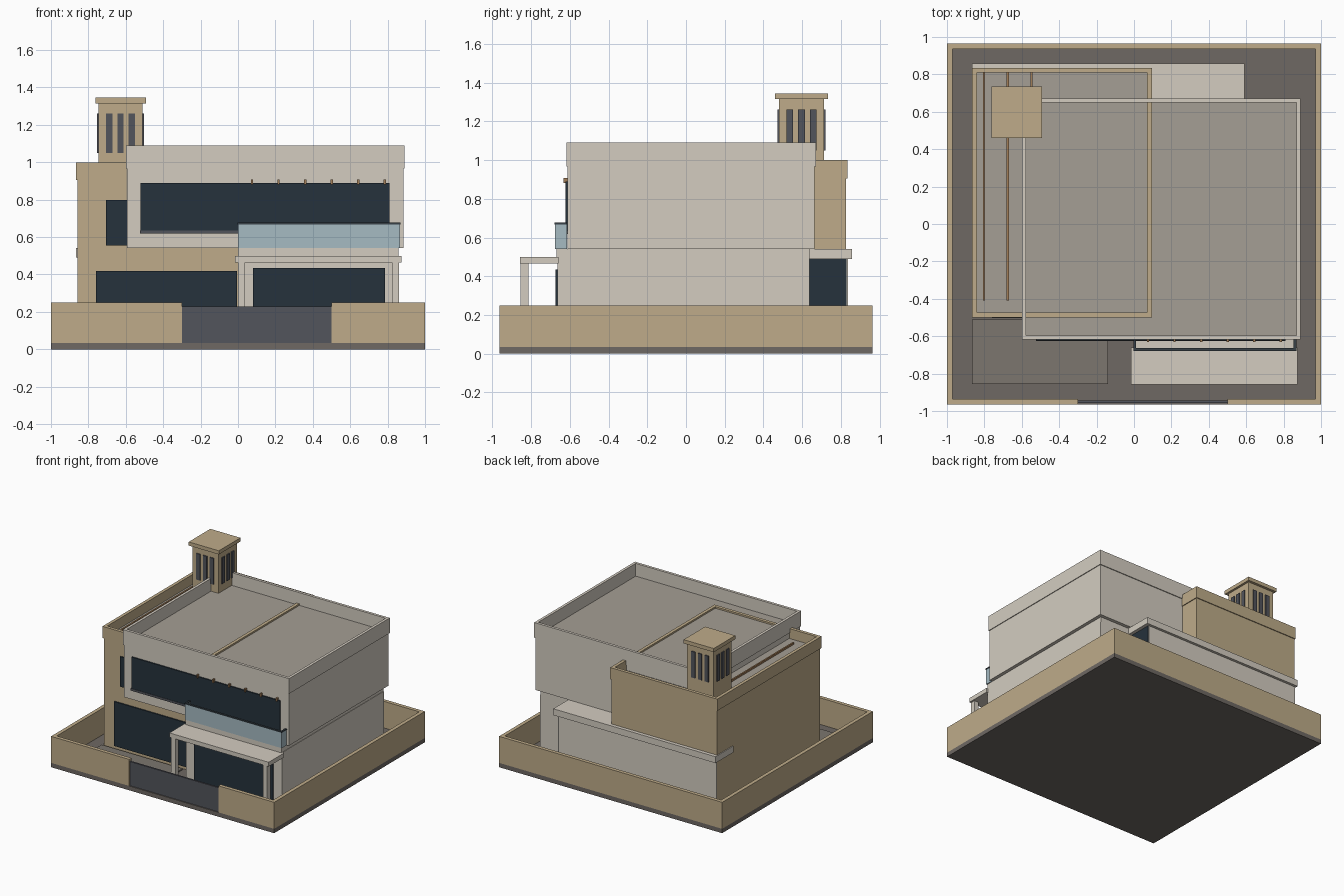
import bpy

if "Cube" in bpy.data.objects:
    bpy.data.objects.remove(bpy.data.objects["Cube"])


def material(name, hexcode):
    m = bpy.data.materials.new(name)
    rgb = [(int(hexcode[i:i + 2], 16) / 255) ** 2.2 for i in (0, 2, 4)]
    m.diffuse_color = (*rgb, 1)
    m.use_nodes = True
    m.node_tree.nodes["Principled BSDF"].inputs["Base Color"].default_value = m.diffuse_color
    return m


WHITE = material("white_render", "D2CBBF")
TAN = material("tan_stone", "BDAA88")
ROOF = material("roof_grey", "A39D93")
GROUND = material("ground", "6E6863")
PAVING = material("paving", "7B756E")
GLASS = material("dark_glass", "2A353E")
METAL = material("grey_metal", "53555C")
RAIL = material("rail_metal", "3A4248")
CLEAR = material("pale_glass", "A4B9C1")
WOOD = material("wood", "A07C58")


def box(name, mat, x, y, z):
    """Box from (min, max) ranges along each axis."""
    bpy.ops.mesh.primitive_cube_add(
        size=1, location=[(a + b) / 2 for a, b in (x, y, z)])
    o = bpy.context.object
    o.name = name
    o.scale = [b - a for a, b in (x, y, z)]
    bpy.ops.object.transform_apply(location=False, rotation=False, scale=True)
    o.data.materials.append(mat)
    return o


def ring(name, mat, x, y, z, t):
    """Four walls of thickness t around a rectangle (a parapet)."""
    for side, xr in (("left", (x[0], x[0] + t)), ("right", (x[1] - t, x[1]))):
        box(f"{name}_{side}", mat, xr, y, z)
    xi = (x[0] + t, x[1] - t)
    for side, yr in (("front", (y[0], y[0] + t)), ("back", (y[1] - t, y[1]))):
        box(f"{name}_{side}", mat, xi, yr, z)


# Plot and boundary wall
G = 0.035
box("plot_slab", GROUND, (-1, 1), (-.965, .965), (0, G))
for side, x in (("left", (-1, -.97)), ("right", (.97, 1))):
    box(f"boundary_{side}", TAN, x, (-.965, .965), (G, .25))
box("boundary_back", TAN, (-.97, .97), (.935, .965), (G, .25))
box("boundary_front_left", TAN, (-.97, -.3), (-.965, -.935), (G, .25))
box("boundary_front_right", TAN, (.5, .97), (-.965, -.935), (G, .25))
box("gate", METAL, (-.3, .5), (-.957, -.943), (G, .23))
box("patio", PAVING, (-.865, -.14), (-.855, -.51), (G, .045))

# Tan stone wing
box("stone_wing", TAN, (-.858, .088), (-.493, .828), (G, .905))
box("stone_roof", ROOF, (-.845, .075), (-.48, .815), (.905, .92))
ring("stone_parapet", TAN, (-.865, .095), (-.5, .835), (.905, 1.0), .026)
for i in range(3):
    x = -.802 + i * .127
    box(f"roof_beam_{i + 1}", WOOD, (x - .006, x + .006), (-.41, .81), (.92, .935))
box("stone_lower_window", GLASS, (-.76, -.005), (-.503, -.49), (.06, .42))
box("stone_upper_window", GLASS, (-.705, -.5), (-.503, -.49), (.555, .798))

# Ground floor of the white wing, with balcony slab on top
box("white_ground_floor", WHITE, (0, .86), (-.665, .638), (G, .5))
box("balcony_slab", WHITE, (0, .857), (-.67, .638), (.5, .542))
box("ground_window", GLASS, (.08, .785), (-.675, -.66), (.06, .435))

# Overhanging white upper floor
box("white_upper_floor", WHITE, (-.594, .884), (-.612, .665), (.542, .97))
box("white_roof", ROOF, (-.58, .87), (-.6, .655), (.97, .987))
ring("white_parapet", WHITE, (-.6, .89), (-.618, .672), (.967, 1.09), .022)
box("upper_window", GLASS, (-.52, .81), (-.622, -.6), (.635, .89))
box("upper_window_sill", METAL, (-.525, .81), (-.625, -.6), (.618, .635))
for i in range(6):
    x = .075 + i * .142
    box(f"beam_end_{i + 1}", WOOD, (x - .006, x + .006), (-.632, -.6), (.882, .908))

# Balcony glass and handrail
box("balcony_glass_front", CLEAR, (0, .865), (-.676, -.668), (.542, .668))
box("balcony_rail_front", RAIL, (-.003, .868), (-.68, -.664), (.668, .677))
for side, x in (("left", 0), ("right", .857)):
    box(f"balcony_glass_{side}", CLEAR, (x, x + .008), (-.668, -.615), (.542, .668))
    box(f"balcony_rail_{side}", RAIL, (x - .003, x + .011), (-.664, -.615), (.668, .677))

# Entrance canopy on posts
box("canopy", WHITE, (-.015, .875), (-.857, -.66), (.465, .5))
for side, x in (("left", 0), ("right", .823)):
    box(f"canopy_post_{side}", WHITE, (x, x + .037), (-.855, -.815), (G, .465))

# Rear extension with flat roof
box("rear_wall", WHITE, (-.857, .555), (.6, .836), (G, .49))
box("rear_roof", WHITE, (-.865, .59), (.63, .857), (.49, .542))
box("rear_side_window", GLASS, (.55, .562), (.638, .83), (.06, .49))

# Wind tower with louvre slots on all four sides
CX, CY, H = -.628, .597, .117
box("tower_shaft", TAN, (CX - H, CX + H), (CY - H, CY + H), (.9, 1.315))
box("tower_cap", TAN, (CX - .135, CX + .135), (CY - .138, CY + .138), (1.315, 1.345))
for i in (-1, 0, 1):
    d = i * .06
    for s in (-1, 1):
        near, far = sorted((s * (H - .01), s * (H + .008)))
        box("tower_slot_y", METAL, (CX + d - .017, CX + d + .017),
            (CY + near, CY + far), (1.05, 1.262))
        box("tower_slot_x", METAL, (CX + near, CX + far),
            (CY + d - .017, CY + d + .017), (1.05, 1.262))
